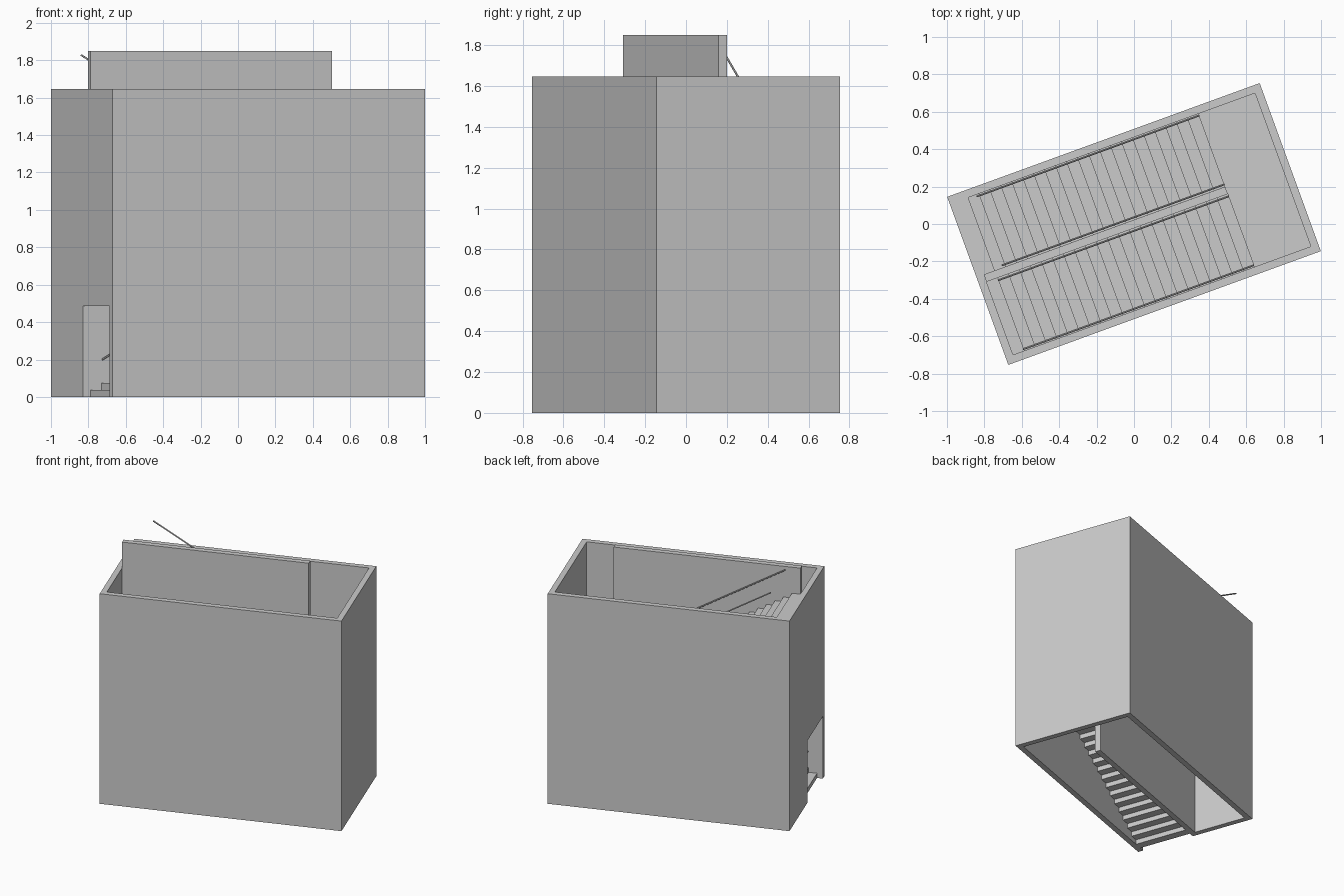
import bpy, bmesh
from math import radians
from mathutils import Matrix, Vector

if "Cube" in bpy.data.objects:
    bpy.data.objects.remove(bpy.data.objects["Cube"])

TURN = Matrix.Rotation(radians(20), 4, 'Z')   # whole stairwell is turned in plan
L, W, H = 0.889, 0.478, 1.646                 # half length, half width, height
T = 0.042                                     # wall thickness
LI, WI, M = L - T, W - T, T / 2               # inner half sizes, half middle wall
TREAD, N = 0.0624, 22
RISE = H / (2 * N + 1)
END = -LI + N * TREAD                         # where the landing begins


def finish(name, bm):
    bmesh.ops.recalc_face_normals(bm, faces=bm.faces)
    bm.transform(TURN)
    me = bpy.data.meshes.new(name)
    bm.to_mesh(me)
    bm.free()
    ob = bpy.data.objects.new(name, me)
    bpy.context.collection.objects.link(ob)
    return ob


def add_box(bm, u, v, z):
    size = [b - a for a, b in (u, v, z)]
    mid = [(a + b) / 2 for a, b in (u, v, z)]
    bmesh.ops.create_cube(bm, size=1, matrix=Matrix.Translation(mid) @ Matrix.Diagonal((*size, 1)))


def box(name, u, v, z):
    bm = bmesh.new()
    add_box(bm, u, v, z)
    return finish(name, bm)


def rail(name, v, start, end, r=0.005):
    a, b = Vector((start[0], v, start[1])), Vector((end[0], v, end[1]))
    d = b - a
    bm = bmesh.new()
    m = Matrix.Translation((a + b) / 2) @ d.to_track_quat('Z', 'Y').to_matrix().to_4x4()
    bmesh.ops.create_cone(bm, cap_ends=True, segments=12, radius1=r, radius2=r,
                          depth=d.length, matrix=m)
    ob = finish(name, bm)
    bpy.context.view_layer.objects.active = ob
    ob.select_set(True)
    bpy.ops.object.shade_smooth_by_angle()
    ob.select_set(False)


# Outer walls
box("front_wall", (-L, L), (-W, -WI), (0, H))
box("back_wall", (-L, L), (WI, W), (0, H))
box("right_wall", (LI, L), (-WI, WI), (0, H))

# Left wall with a doorway into the lower flight
bm = bmesh.new()
outline = [(-M, 0), (WI, 0), (WI, H), (-WI, H), (-WI, 0.487), (-M, 0.487)]
face = bm.faces.new([bm.verts.new((-L, v, z)) for v, z in outline])
ext = bmesh.ops.extrude_face_region(bm, geom=[face])
bmesh.ops.translate(bm, vec=(T, 0, 0),
                    verts=[g for g in ext["geom"] if isinstance(g, bmesh.types.BMVert)])
finish("left_wall", bm)

# Middle wall rising above the shell
box("middle_wall", (-LI, END), (-M, M), (0, 1.85))

# Lower flight climbs to the right, upper flight climbs back to the left
lower, upper = bmesh.new(), bmesh.new()
for i in range(N):
    z = i * RISE
    add_box(lower, (-LI + i * TREAD, -LI + (i + 1) * TREAD), (-WI, -M), (z, z + RISE))
    z += (N + 1) * RISE
    add_box(upper, (END - (i + 1) * TREAD, END - i * TREAD), (M, WI), (z, z + RISE))
finish("lower_flight", lower)
finish("upper_flight", upper)

# Half-way landing
box("landing", (END, LI), (-WI, WI), (N * RISE, (N + 1) * RISE))

# Handrails on both sides of each flight
slope = RISE / TREAD
for label, v in (("inner", 0.034), ("outer", 0.426)):
    u0, u1 = -LI + TREAD, -LI + 1.75 * TREAD
    rail("lower_rail_" + label, -v, (u0, 0.2), (END, 0.2 + slope * (END - u0)))
    rail("upper_rail_" + label, v, (END, 1.828 - slope * (END + 0.738)), (-0.738, 1.828))
